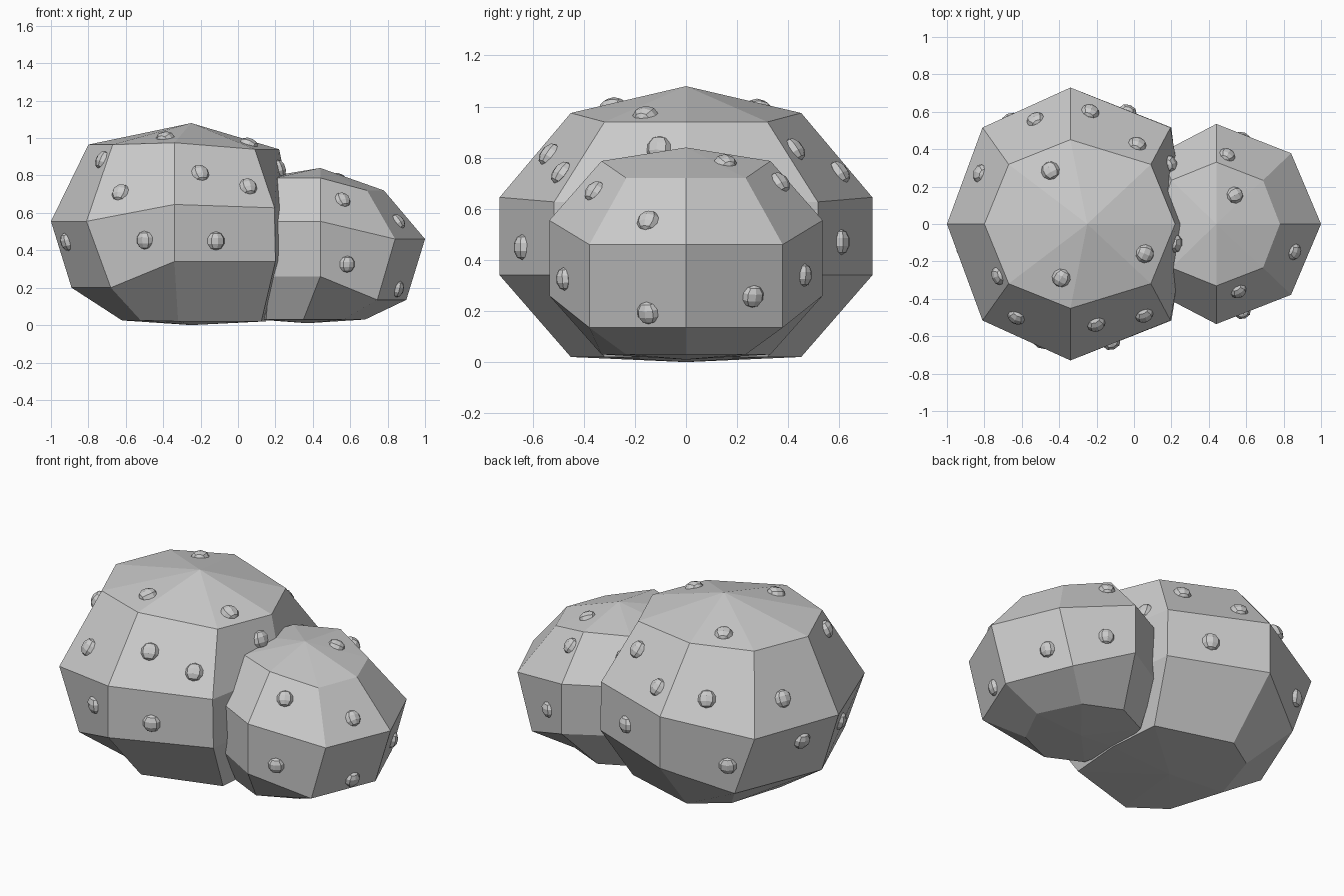
import bpy, bmesh, math
from mathutils import Vector
from mathutils.bvhtree import BVHTree

if "Cube" in bpy.data.objects:
    bpy.data.objects.remove(bpy.data.objects["Cube"])


def make_object(name, bm):
    mesh = bpy.data.meshes.new(name)
    bmesh.ops.recalc_face_normals(bm, faces=bm.faces)
    bm.to_mesh(mesh)
    obj = bpy.data.objects.new(name, mesh)
    bpy.context.collection.objects.link(obj)
    return obj


def boulder(name, y_radius, bottom, rings, top):
    """Eight-sided lumpy sphere; each ring lists (x, z) from right to left, mirrored in y."""
    bm = bmesh.new()
    loops = []
    for i, ring in enumerate(rings):
        r = y_radius * math.sin(math.radians(36 * (i + 1)))
        loop = []
        for k in range(8):
            x, z = ring[min(k, 8 - k)]
            loop.append(bm.verts.new((x, r * math.sin(k * math.pi / 4), z)))
        loops.append(loop)
    low = bm.verts.new((bottom[0], 0, bottom[1]))
    high = bm.verts.new((top[0], 0, top[1]))
    for k in range(8):
        n = (k + 1) % 8
        bm.faces.new((low, loops[0][n], loops[0][k]))
        bm.faces.new((high, loops[-1][k], loops[-1][n]))
        for a, b in zip(loops, loops[1:]):
            bm.faces.new((a[k], a[n], b[n], b[k]))
    bmesh.ops.recalc_face_normals(bm, faces=bm.faces)
    tree = BVHTree.FromBMesh(bm)
    make_object(name, bm)
    bm.free()
    return tree


def add_bumps(name, tree, spots, size):
    """Flattened low-poly pebbles, set on the closest surface point and facing outward."""
    for i, spot in enumerate(spots):
        point, normal, _, _ = tree.find_nearest(Vector(spot))
        bm = bmesh.new()
        bmesh.ops.create_uvsphere(bm, u_segments=8, v_segments=5, radius=1)
        obj = make_object(f"{name}_{i + 1}", bm)
        bm.free()
        obj.location = point
        obj.scale = (size, size * 0.65, size)
        obj.rotation_euler = normal.to_track_quat('Y', 'Z').to_euler()


# Large boulder
large = boulder("large_boulder", 0.767, (-0.25, 0.0), [
    [(0.15, 0.02), (0.125, 0.02), (-0.32, 0.02), (-0.52, 0.025), (-0.62, 0.025)],
    [(0.26, 0.34), (0.20, 0.34), (-0.34, 0.34), (-0.68, 0.20), (-0.89, 0.20)],
    [(0.285, 0.625), (0.195, 0.627), (-0.34, 0.645), (-0.81, 0.555), (-1.0, 0.555)],
    [(0.22, 0.94), (0.09, 0.94), (-0.34, 0.975), (-0.67, 0.965), (-0.80, 0.965)],
], (-0.25, 1.08))

# Small boulder
small = boulder("small_boulder", 0.5625, (0.37, 0.01), [
    [(0.68, 0.03), (0.565, 0.03), (0.35, 0.03), (0.15, 0.03), (0.10, 0.03)],
    [(0.90, 0.135), (0.745, 0.135), (0.44, 0.26), (0.17, 0.26), (0.05, 0.26)],
    [(1.0, 0.46), (0.84, 0.46), (0.44, 0.555), (0.14, 0.555), (0.0, 0.555)],
    [(0.78, 0.72), (0.69, 0.72), (0.44, 0.787), (0.20, 0.787), (0.12, 0.787)],
], (0.44, 0.84))

# Bumps on the large boulder: front, top, back, left
add_bumps("large_bump", large, [
    (-0.63, -0.50, 0.71), (-0.20, -0.54, 0.815), (0.06, -0.50, 0.75),
    (-0.51, -0.66, 0.45), (-0.11, -0.66, 0.45),
    (-0.39, -0.29, 1.01), (0.06, -0.16, 0.975), (-0.45, 0.29, 1.02),
    (0.24, -0.11, 0.84), (0.02, 0.43, 0.835), (0.20, 0.32, 0.70),
    (-0.23, 0.61, 0.75), (-0.54, 0.58, 0.75), (-0.03, 0.61, 0.47),
    (-0.66, 0.55, 0.38), (-0.85, 0.28, 0.72), (-0.93, 0.20, 0.43),
    (-0.93, -0.14, 0.44), (-0.73, -0.28, 0.885),
], 0.05)

# Bumps on the small boulder
add_bumps("small_bump", small, [
    (0.56, -0.36, 0.67), (0.86, -0.15, 0.555), (0.585, -0.48, 0.325),
    (0.88, -0.16, 0.185), (0.87, 0.28, 0.245), (0.59, 0.48, 0.34),
    (0.50, 0.37, 0.705), (0.54, 0.155, 0.785),
], 0.045)
